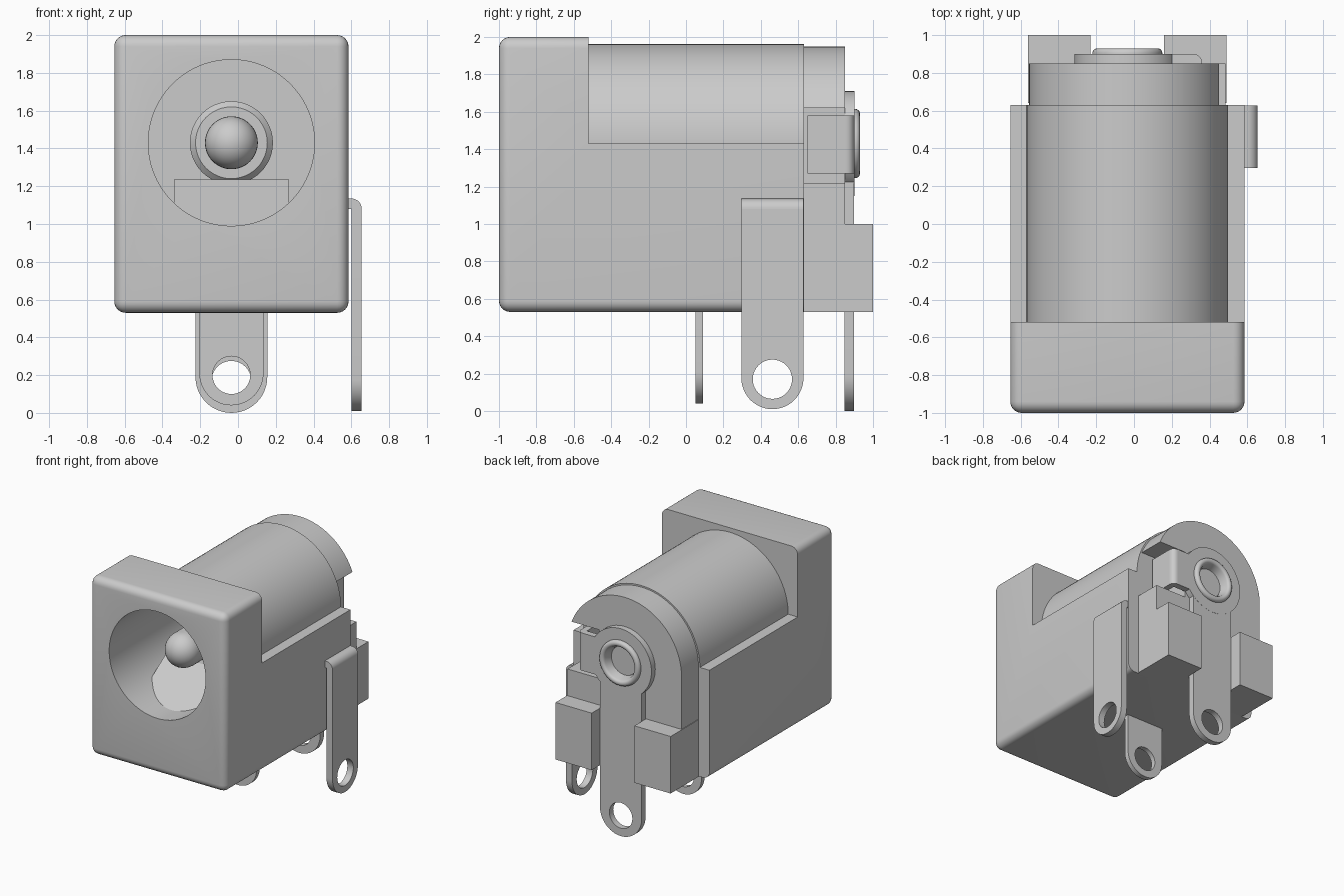
import bpy, bmesh
from math import sin, cos, pi, radians
from mathutils import Matrix, Vector

cube = bpy.data.objects.get("Cube")
if cube:
    bpy.data.objects.remove(cube, do_unlink=True)

CX, CZ = -0.035, 1.43          # axis of the socket
LEFT, RIGHT, BASE = -0.655, 0.585, 0.53

grey = bpy.data.materials.new("plain_grey")
grey.use_nodes = True
grey.diffuse_color = (0.6, 0.6, 0.6, 1)
grey.node_tree.nodes["Principled BSDF"].inputs["Base Color"].default_value = (0.6, 0.6, 0.6, 1)


def finish(name, bm):
    bmesh.ops.recalc_face_normals(bm, faces=bm.faces)
    me = bpy.data.meshes.new(name)
    bm.to_mesh(me)
    bm.free()
    me.materials.append(grey)
    ob = bpy.data.objects.new(name, me)
    bpy.context.collection.objects.link(ob)
    return ob


def arc(u, v, r, a0, a1, n=24):
    angles = [radians(a0 + (a1 - a0) * i / n) for i in range(n + 1)]
    return [(u + r * cos(a), v + r * sin(a)) for a in angles]


def prism(name, pts, axis, lo, hi):
    """Extrude a flat (u, z) outline along x or y."""
    bm = bmesh.new()
    place = (lambda u, v: (lo, u, v)) if axis == "X" else (lambda u, v: (u, lo, v))
    face = bm.faces.new([bm.verts.new(place(u, v)) for u, v in pts])
    out = bmesh.ops.extrude_face_region(bm, geom=[face])
    step = Vector((hi - lo, 0, 0)) if axis == "X" else Vector((0, hi - lo, 0))
    bmesh.ops.translate(bm, vec=step,
                        verts=[g for g in out["geom"] if isinstance(g, bmesh.types.BMVert)])
    return finish(name, bm)


def box(name, x0, x1, y0, y1, z0, z1):
    return prism(name, [(x0, z0), (x1, z0), (x1, z1), (x0, z1)], "Y", y0, y1)


def cylinder(name, u, v, r, axis, lo, hi, n=64):
    return prism(name, arc(u, v, r, 0, 360, n)[:-1], axis, lo, hi)


def lathe(name, profile, steps=48):
    """Spin (radius, y) points round the socket axis."""
    bm = bmesh.new()
    verts = [bm.verts.new((CX + r, y, CZ)) for r, y in profile]
    edges = [bm.edges.new(pair) for pair in zip(verts, verts[1:])]
    bmesh.ops.spin(bm, geom=verts + edges, cent=(CX, 0, CZ), axis=(0, 1, 0),
                   angle=2 * pi, steps=steps)
    bmesh.ops.remove_doubles(bm, verts=bm.verts, dist=0.0005)
    return finish(name, bm)


def cut(ob, *cutters):
    for c in cutters:
        mod = ob.modifiers.new("cut", "BOOLEAN")
        mod.operation, mod.solver, mod.object = "DIFFERENCE", "EXACT", c
        bpy.context.view_layer.objects.active = ob
        bpy.ops.object.modifier_apply(modifier=mod.name)


def discard(*obs):
    for ob in obs:
        bpy.data.objects.remove(ob, do_unlink=True)


def tab(name, mid, half, bottom, top, axis, lo, hi, hole_z, hole_r):
    """Solder tab with a rounded end and a round hole."""
    pts = arc(mid, bottom + half, half, 180, 360) + [(mid + half, top), (mid - half, top)]
    ob = prism(name, pts, axis, lo, hi)
    drill = cylinder("drill", mid, hole_z, hole_r, axis, lo - 0.1, hi + 0.1, 40)
    cut(ob, drill)
    discard(drill)
    return ob


# Housing: rounded block with its rear upper half cut away
housing = box("housing", LEFT, RIGHT, -1, 0.63, BASE, 2)
bm = bmesh.new()
bm.from_mesh(housing.data)
edges = [e for e in bm.edges if min(v.co.y for v in e.verts) < 0]
bmesh.ops.bevel(bm, geom=edges, offset=0.06, segments=6, profile=0.5, affect="EDGES")
bm.to_mesh(housing.data)
bm.free()
upper = box("upper_cut", -1, 1, -0.52, 1, CZ, 3)
cut(housing, upper)

# Barrel and the bore that runs through both
barrel = cylinder("barrel", CX, CZ, 0.533, "Y", -0.6, 0.63, 96)
bore = cylinder("bore_cut", CX, CZ, 0.44, "Y", -1.2, 0.55, 96)
cut(housing, bore)
cut(barrel, bore)
discard(upper, bore)

# Arched rear cap with a side pocket
w = 0.52
outline = arc(CX, CZ, w, 0, 180, 48) + [(CX - w, BASE), (CX + w, BASE)]
rear_cap = prism("rear_cap", outline, "Y", 0.6, 0.85)
pocket = box("pocket_cut", 0.2, 0.8, 0.63, 1, 1.22, 1.62)
cut(rear_cap, pocket)
discard(pocket)

# Rear feet
for side, x0, x1 in (("right", -0.56, -0.23), ("left", 0.16, 0.49)):
    box("rear_foot_" + side, x0, x1, 0.64, 1.0, BASE, 1.0)

# Sloped spring contact in the bore
prism("spring_contact", [(-0.85, 0.97), (-0.45, 1.235), (0.56, 1.235), (0.56, 0.97)],
      "X", CX - 0.305, CX + 0.305)

# Centre pin: round tip, base collar, rolled hollow rivet at the rear
tip = [(max(0, 0.14 * cos(radians(a))), -0.66 + 0.14 * sin(radians(a)))
       for a in range(-90, 1, 10)]
rim = [(0.16 + 0.025 * cos(radians(a)), 0.905 + 0.025 * sin(radians(a)))
       for a in range(0, 181, 20)]
lathe("centre_pin", tip + [(0.14, 0.4), (0.19, 0.4), (0.22, 0.43), (0.22, 0.6),
                           (0.185, 0.6)] + rim + [(0.12, 0.87), (0.12, 0.5), (0, 0.5)])

# Rear contact: disc, long tail tab, and an arm bent into the pocket
disc = cylinder("rear_contact_disc", CX, CZ, 0.28, "Y", 0.847, 0.9)
eyelet = cylinder("eyelet_cut", CX, CZ, 0.15, "Y", 0.5, 1.2)
cut(disc, eyelet)
tail = tab("rear_tab", CX, 0.19, 0, 1.24, "Y", 0.848, 0.899, 0.17, 0.105)
cut(tail, eyelet)
discard(eyelet)
box("contact_arm", 0.15, 0.31, 0.848, 0.9, 1.27, 1.58)
box("contact_arm_flange", 0.31, 0.36, 0.65, 0.85, 1.27, 1.58)
bend = box("contact_arm_bend", 0.31, 0.36, 0.85, 0.9, 1.27, 1.58)
bm = bmesh.new()
bm.from_mesh(bend.data)
corner = [e for e in bm.edges if all(v.co.x > 0.35 and v.co.y > 0.89 for v in e.verts)]
bmesh.ops.bevel(bm, geom=corner, offset=0.045, segments=6, profile=0.5, affect="EDGES")
bm.to_mesh(bend.data)
bm.free()

# Underside tab
tab("front_tab", CX, 0.17, 0.04, 0.6, "Y", 0.05, 0.09, 0.2, 0.1)

# Side tab with its bent top going into the housing
tab("side_tab", 0.462, 0.166, 0.01, 1.08, "X", 0.6, 0.655, 0.17, 0.105)
prism("side_tab_bend", [(0.5, 1.08), (0.655, 1.08)] + arc(0.6, 1.08, 0.055, 10, 90, 8)
      + [(0.5, 1.135)], "Y", 0.296, 0.628)

# Smooth round faces while keeping edges crisp
bpy.ops.object.select_all(action="DESELECT")
for ob in bpy.context.collection.objects:
    if ob.type == "MESH" and grey.name in ob.data.materials:
        ob.select_set(True)
        bpy.context.view_layer.objects.active = ob
bpy.ops.object.shade_smooth_by_angle(angle=radians(30))
